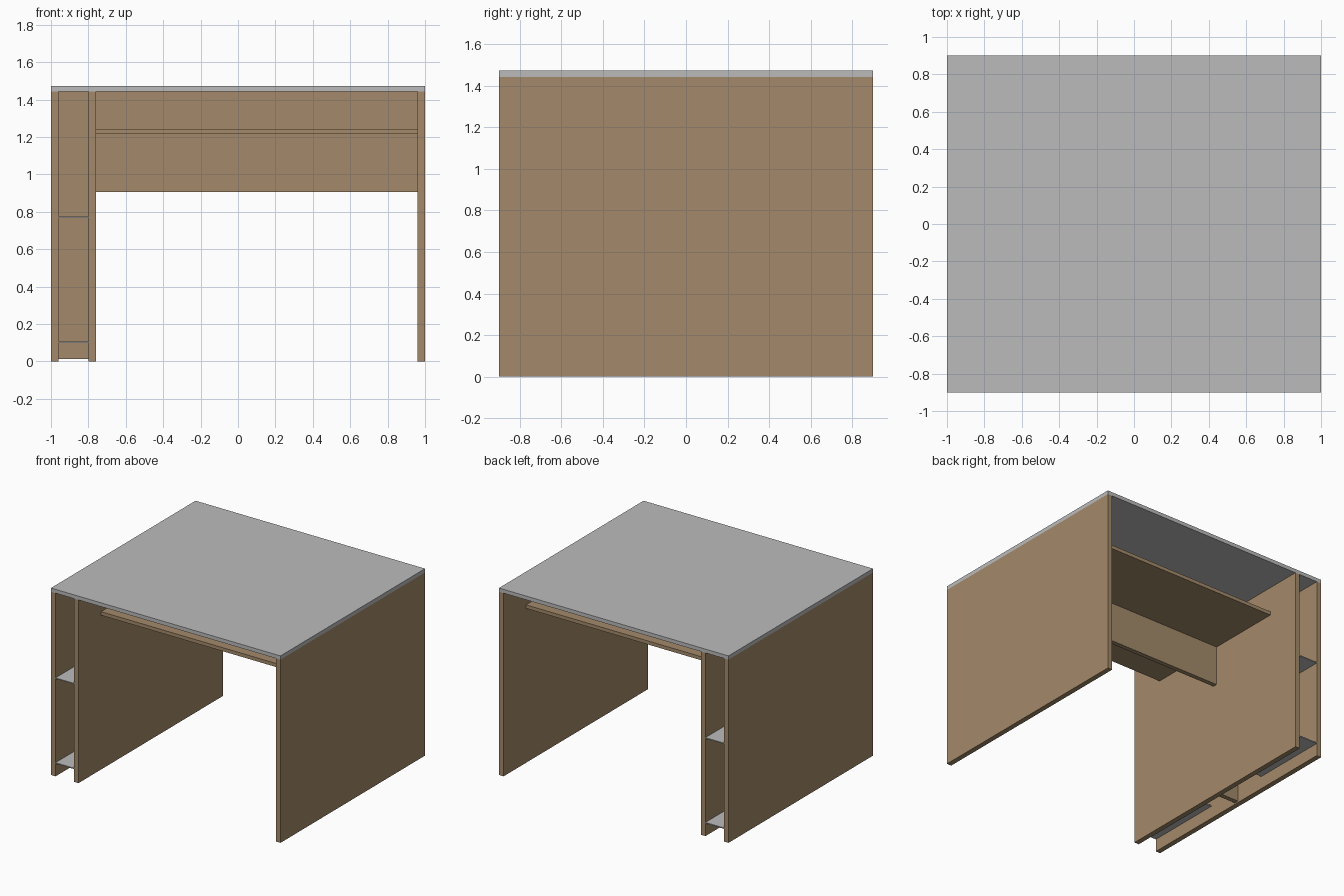
import bpy

cube = bpy.data.objects.get("Cube")
if cube:
    bpy.data.objects.remove(cube, do_unlink=True)


def make_material(name, rgb):
    mat = bpy.data.materials.new(name)
    mat.use_nodes = True
    mat.diffuse_color = (*rgb, 1)
    bsdf = mat.node_tree.nodes["Principled BSDF"]
    bsdf.inputs["Base Color"].default_value = (*rgb, 1)
    bsdf.inputs["Roughness"].default_value = 0.8
    return mat


wood = make_material("tan_wood", (0.37, 0.255, 0.145))
grey = make_material("light_grey", (0.5, 0.5, 0.5))


def board(name, x, y, z, mat):
    """Flat board spanning the given (low, high) ranges."""
    spans = (x, y, z)
    bpy.ops.mesh.primitive_cube_add(size=1, location=[(a + b) / 2 for a, b in spans])
    obj = bpy.context.object
    obj.name = name
    obj.scale = [b - a for a, b in spans]
    bpy.ops.object.transform_apply(location=False, rotation=False, scale=True)
    obj.data.materials.append(mat)
    return obj


depth = 0.9      # half depth of the desk
under = 1.443    # underside of the top
t = 0.04         # upright panel thickness
half = 0.018     # half thickness of the dividers
bay = (-1 + t, -0.8)
knee = (-0.8 + t, 1 - t)

# Top and the three upright panels
board("desk_top", (-1, 1), (-depth, depth), (under, 1.473), grey)
for name, x in (("right_panel", -1), ("inner_panel", -0.8), ("left_panel", 1 - t)):
    board(name, (x, x + t), (-depth, depth), (0, under), wood)

# Dividers along the middle
board("knee_space_divider", knee, (-half, half), (0.905, under), wood)
board("side_bay_divider", bay, (-half, half), (0.012, under), wood)

# Shelves on both sides of the dividers
for side, s in (("front", -1), ("back", 1)):
    def reach(a, b):
        return tuple(sorted((s * a, s * b)))
    board(side + "_keyboard_shelf", knee, reach(half, 0.62), (1.216, 1.244), wood)
    for level, z in (("lower", 0.1), ("upper", 0.768)):
        board(f"{side}_{level}_bay_shelf", bay, reach(0.28, depth), (z, z + 0.008), grey)
